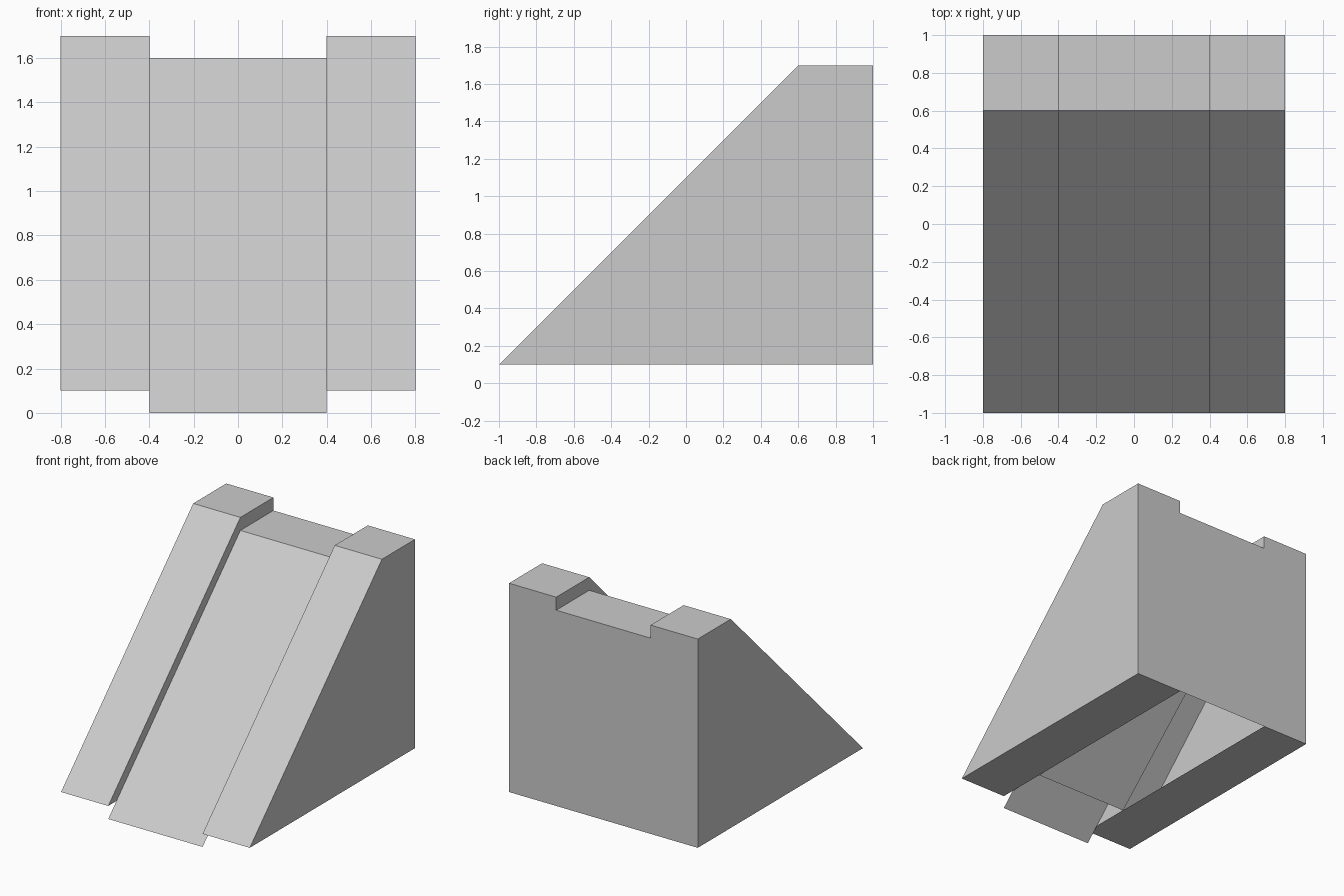
import bpy, bmesh

if "Cube" in bpy.data.objects:
    bpy.data.objects.remove(bpy.data.objects["Cube"])


def strip(bm, profile, x0, x1, closed=False):
    """Sweep a (y, z) profile across x as flat quads."""
    left = [bm.verts.new((x0, y, z)) for y, z in profile]
    right = [bm.verts.new((x1, y, z)) for y, z in profile]
    n = len(profile)
    for i in range(n if closed else n - 1):
        j = (i + 1) % n
        bm.faces.new((left[i], right[i], right[j], left[j]))


def cap(bm, profile, x):
    bm.faces.new([bm.verts.new((x, y, z)) for y, z in profile])


def finish(bm, name):
    bmesh.ops.remove_doubles(bm, verts=bm.verts[:], dist=0.0001)
    mesh = bpy.data.meshes.new(name)
    bm.to_mesh(mesh)
    bm.free()
    obj = bpy.data.objects.new(name, mesh)
    bpy.context.collection.objects.link(obj)
    return obj


INNER, OUTER = 0.4, 0.8

# Side wedges: closed outside, inner wall only above the chute underside
wedge = [(-1, 0.1), (0.6, 1.7), (1, 1.7), (1, 0.1)]
inner_wall = [(-1, 0.1), (0.6, 1.7), (1, 1.7), (1, 1.6), (-0.6, 0.1)]
bm = bmesh.new()
strip(bm, wedge, INNER, OUTER, closed=True)
cap(bm, wedge[::-1], OUTER)
cap(bm, inner_wall, INNER)
sides = finish(bm, "side_wedges")
sides.modifiers.new("mirror", "MIRROR").use_axis[0] = True

# Sunken ramp, top landing and back wall
bm = bmesh.new()
strip(bm, [(-1, 0), (0.6, 1.6), (1, 1.6), (1, 0.1)], -INNER, INNER)
finish(bm, "ramp_and_back_wall")

# Sloping sheet underneath the ramp
bm = bmesh.new()
strip(bm, [(1, 1.6), (-0.6, 0.1)], -INNER, INNER)
finish(bm, "ramp_underside")
